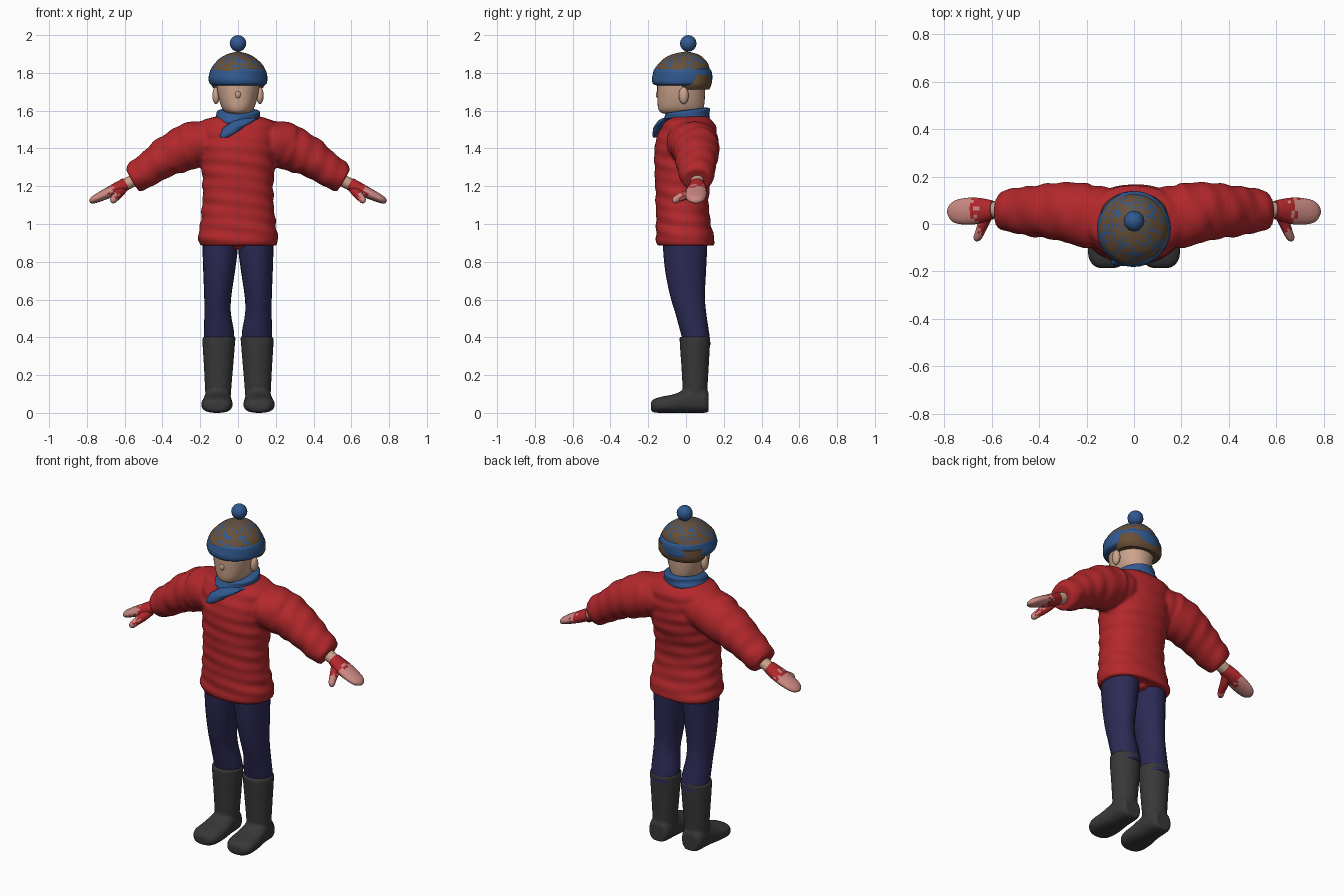
import bpy, bmesh, math, random
from mathutils import Vector

random.seed(4)
cube = bpy.data.objects.get("Cube")
if cube:
    bpy.data.objects.remove(cube, do_unlink=True)


def material(name, r, g, b):
    m = bpy.data.materials.new(name)
    m.use_nodes = True
    m.diffuse_color = (r, g, b, 1)
    bsdf = m.node_tree.nodes["Principled BSDF"]
    bsdf.inputs["Base Color"].default_value = (r, g, b, 1)
    bsdf.inputs["Roughness"].default_value = 0.8
    return m


RED = material("coat red", 0.45, 0.021, 0.025)
BLUE = material("knit blue", 0.03, 0.1, 0.28)
NAVY = material("trouser navy", 0.025, 0.023, 0.09)
BLACK = material("boot black", 0.04, 0.04, 0.04)
SKIN = material("skin", 0.6, 0.37, 0.26)
BROWN = material("hat brown", 0.14, 0.08, 0.038)
PINK = material("mitten pink", 0.6, 0.25, 0.23)

X, Y, Z = Vector((1, 0, 0)), Vector((0, 1, 0)), Vector((0, 0, 1))


def smooth_rings(rings, steps):
    """Catmull-Rom interpolation between cross-sections."""
    out = []
    for i in range(len(rings) - 1):
        p0, p1 = rings[max(i - 1, 0)], rings[i]
        p2, p3 = rings[i + 1], rings[min(i + 2, len(rings) - 1)]
        for s in range(steps):
            t = s / steps
            out.append([0.5 * (2 * b + (c - a) * t + (2 * a - 5 * b + 4 * c - d) * t * t
                               + (3 * b - a - 3 * c + d) * t ** 3)
                        for a, b, c, d in zip(p0, p1, p2, p3)])
    return out + [list(rings[-1])]


def loft(bm, rings, axes=None, ref=Y, side=1, sides=24, steps=4, power=1.0,
         wrinkle=0.0, freq=90, tilt=0.0):
    """Skin closed sections (x, y, z, half width, half depth) along a path."""
    rings = smooth_rings(rings, steps)
    pts = [Vector(r[:3]) for r in rings]
    loops = []
    for i, (c, r) in enumerate(zip(pts, rings)):
        if axes:
            u, v = axes
        else:
            t = (pts[min(i + 1, len(pts) - 1)] - pts[max(i - 1, 0)]).normalized()
            v = t.cross(ref).normalized()
            u = v.cross(t)
        travel = (c - pts[0]).length
        loop = []
        for k in range(sides):
            a = 2 * math.pi * k / sides
            ca, sa = math.cos(a), math.sin(a)
            ca = math.copysign(abs(ca) ** power, ca)
            sa = math.copysign(abs(sa) ** power, sa)
            f = 1 + wrinkle * (math.sin(freq * travel + 2.5 * math.sin(a + 1))
                               + 0.6 * math.sin(0.6 * freq * travel + 3 * a))
            p = c + u * (r[3] * ca * f) + v * (r[4] * sa * f)
            loop.append(bm.verts.new((p.x * side, p.y, p.z + tilt * p.y)))
        loops.append(loop)
    for l0, l1 in zip(loops, loops[1:]):
        for k in range(sides):
            n = (k + 1) % sides
            bm.faces.new((l0[k], l0[n], l1[n], l1[k]))
    bm.faces.new(loops[0])
    bm.faces.new(loops[-1])


def finish(name, bm, mats, rule=None, voxel=0):
    bmesh.ops.recalc_face_normals(bm, faces=bm.faces)
    for f in bm.faces:
        if rule:
            f.material_index = rule(f.calc_center_median())
    me = bpy.data.meshes.new(name)
    bm.to_mesh(me)
    bm.free()
    for m in mats:
        me.materials.append(m)
    ob = bpy.data.objects.new(name, me)
    bpy.context.collection.objects.link(ob)
    if voxel:
        mod = ob.modifiers.new("merge", 'REMESH')
        mod.mode, mod.voxel_size, mod.use_smooth_shade = 'VOXEL', voxel, True
    bpy.ops.object.select_all(action='DESELECT')
    ob.select_set(True)
    bpy.context.view_layer.objects.active = ob
    bpy.ops.object.shade_smooth_by_angle(angle=math.radians(50))
    return ob


def part(name, mat, rings, **kw):
    bm = bmesh.new()
    loft(bm, rings, **kw)
    return finish(name, bm, [mat])


def ball(name, mat, loc, scale, seg=16):
    bm = bmesh.new()
    bmesh.ops.create_uvsphere(bm, u_segments=seg, v_segments=seg // 2 + 2, radius=1)
    for v in bm.verts:
        v.co = Vector(c * s + l for c, s, l in zip(v.co, scale, loc))
    return finish(name, bm, [mat])


FLAT = (X, Y)

# Coat: body and sleeves merged into one creased garment
bm = bmesh.new()
loft(bm, [(0, 0, .885, .2, .15), (0, -.005, .92, .212, .155), (0, -.013, 1.0, .2, .145),
          (0, -.02, 1.1, .19, .14), (0, -.018, 1.2, .187, .145), (0, -.005, 1.32, .195, .162),
          (0, 0, 1.42, .2, .165), (0, .012, 1.5, .205, .15), (0, .015, 1.545, .19, .125),
          (0, .012, 1.57, .11, .1)],
     axes=FLAT, sides=40, steps=8, power=.88, wrinkle=.016)
loft(bm, [(0, 0, .94, .08, .08), (0, 0, .865, .035, .09)], axes=FLAT)
for s in (1, -1):
    loft(bm, [(.06, .035, 1.45, .11, .1), (.2, .035, 1.43, .135, .118), (.27, .05, 1.405, .128, .122),
              (.37, .054, 1.36, .115, .107), (.46, .055, 1.3, .102, .09), (.53, .058, 1.253, .09, .083),
              (.56, .06, 1.235, .078, .07)],
         side=s, sides=32, steps=8, wrinkle=.025, freq=75)
finish("coat", bm, [RED], voxel=.011)

for s, tag in ((1, "left"), (-1, "right")):
    # Trouser leg
    part(tag + "_trouser_leg", NAVY,
         [(.1, .06, .36, .075, .07), (.1, .048, .42, .08, .075), (.108, .025, .53, .07, .082),
          (.107, .008, .62, .072, .092), (.1, -.002, .75, .084, .108),
          (.094, -.005, .88, .094, .117), (.095, -.005, .96, .092, .115)],
         axes=FLAT, side=s)
    # Boot: shaft and foot merged
    bm = bmesh.new()
    loft(bm, [(.105, .05, .04, .065, .062), (.105, .048, .13, .07, .066), (.103, .048, .25, .078, .073),
              (.102, .047, .36, .086, .08), (.1, .047, .403, .088, .081)], axes=FLAT, side=s)
    loft(bm, [(.108, .12, .055, .05, .053), (.108, .09, .066, .066, .066), (.108, .01, .064, .072, .064),
              (.11, -.06, .05, .08, .05), (.112, -.13, .043, .082, .043), (.112, -.168, .038, .066, .036),
              (.112, -.185, .035, .04, .024)], axes=(X, Z), side=s, power=.8)
    finish(tag + "_boot", bm, [BLACK], voxel=.01)
    # Wrist and mitten, speckled toward the fingertips
    part(tag + "_wrist", SKIN, [(.53, .06, 1.245, .035, .032), (.57, .06, 1.222, .035, .032),
                                (.61, .06, 1.202, .034, .03)], side=s, sides=16)
    bm = bmesh.new()
    loft(bm, [(.592, .06, 1.212, .038, .034), (.625, .058, 1.195, .048, .034), (.68, .055, 1.168, .057, .03),
              (.74, .052, 1.14, .052, .024), (.77, .052, 1.125, .038, .018), (.785, .052, 1.118, .015, .008)],
         side=s, sides=20)
    loft(bm, [(.61, .05, 1.185, .024, .024), (.632, .01, 1.16, .026, .024), (.65, -.035, 1.14, .022, .02),
              (.662, -.06, 1.125, .018, .016), (.666, -.07, 1.12, .007, .007)],
         ref=Z, side=s, sides=14)
    finish(tag + "_mitten", bm, [RED, PINK],
           rule=lambda c: int(abs(c.x) - .5 * min(c.y, .02) + random.uniform(-.025, .025) > .665))
    # Ear
    ball(tag + "_ear", SKIN, (s * .116, -.012, 1.68), (.02, .026, .045))

# Neck and head
part("neck", SKIN, [(0, .025, 1.5, .07, .07), (0, .02, 1.64, .07, .075)], axes=FLAT)
part("head", SKIN,
     [(0, -.02, 1.58, .03, .07), (0, -.025, 1.59, .062, .108), (0, -.027, 1.615, .085, .121),
      (0, -.026, 1.67, .103, .126), (0, -.025, 1.74, .115, .128), (0, -.02, 1.8, .115, .125)],
     axes=FLAT, sides=32, power=.93)
ball("nose", SKIN, (0, -.148, 1.685), (.015, .012, .02))
part("hair", BROWN, [(0, .035, 1.712, .125, .088), (0, .035, 1.74, .142, .1), (0, .035, 1.79, .14, .1)],
     axes=FLAT, sides=32)

# Scarf: wrap around the neck with a hanging end
part("scarf_wrap", BLUE,
     [(0, 0, 1.525, .1, .115), (0, 0, 1.55, .122, .128), (0, .002, 1.575, .115, .122),
      (0, .004, 1.597, .112, .116), (0, .006, 1.603, .085, .09)],
     axes=FLAT, sides=32, wrinkle=.03, tilt=.13)
part("scarf_knot", BLUE,
     [(.06, -.095, 1.56, .05, .03), (.02, -.122, 1.54, .055, .032), (-.03, -.148, 1.505, .05, .025),
      (-.06, -.16, 1.475, .035, .018), (-.073, -.162, 1.458, .02, .012)],
     axes=FLAT, sides=16, wrinkle=.05)

# Knitted hat: speckled crown, rolled band and pompom
bm = bmesh.new()
loft(bm, [(0, -.02, 1.78, .15, .153), (0, -.02, 1.82, .143, .147), (0, -.014, 1.86, .115, .122),
          (0, -.006, 1.89, .076, .086), (0, -.002, 1.905, .038, .046), (0, 0, 1.912, .008, .01)],
     axes=FLAT, sides=48, steps=4, wrinkle=.01)
finish("hat_crown", bm, [BROWN, BLUE], rule=lambda c: int(random.random() < (.3 if c.z < 1.895 else .1)))
part("hat_band", BLUE,
     [(0, -.02, 1.733, .13, .135), (0, -.02, 1.742, .15, .154), (0, -.02, 1.765, .156, .16),
      (0, -.02, 1.795, .152, .157), (0, -.02, 1.818, .145, .149), (0, -.02, 1.826, .125, .13)],
     axes=FLAT, sides=40, wrinkle=.008)
ball("pompom", BLUE, (0, .012, 1.956), (.044, .044, .044), seg=12)
